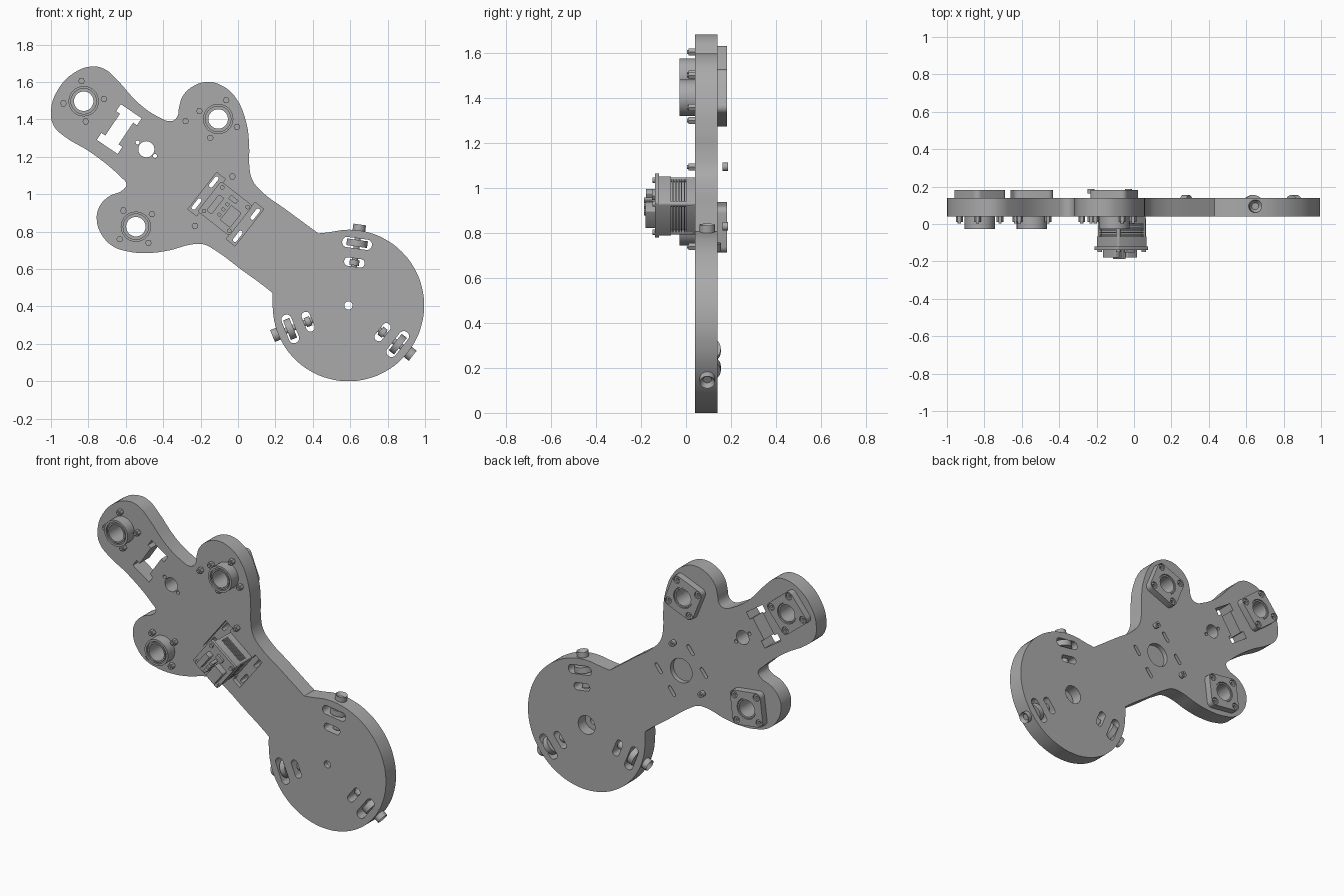
import bpy, bmesh
from math import radians, sin, cos, pi
from mathutils import Matrix, Vector

cube = bpy.data.objects.get("Cube")
if cube:
    bpy.data.objects.remove(cube, do_unlink=True)

grey = bpy.data.materials.new("mid_grey")
grey.use_nodes = True
grey.diffuse_color = (0.4, 0.4, 0.4, 1)
grey.node_tree.nodes["Principled BSDF"].inputs["Base Color"].default_value = (0.4, 0.4, 0.4, 1)


# ---- 2D loops in the x-z plane ----
def place(pts, c, deg=0):
    a = radians(deg)
    return [(c[0] + u * cos(a) - v * sin(a), c[1] + u * sin(a) + v * cos(a)) for u, v in pts]


def circle(c, r, n=32):
    return [(c[0] + r * cos(2 * pi * i / n), c[1] + r * sin(2 * pi * i / n)) for i in range(n)]


def round_rect(c, w, h, r, deg=0, n=6):
    pts = []
    for q, (sx, sy) in enumerate(((1, 1), (-1, 1), (-1, -1), (1, -1))):
        for i in range(n + 1):
            a = (q + i / n) * pi / 2
            pts.append((sx * (w / 2 - r) + r * cos(a), sy * (h / 2 - r) + r * sin(a)))
    return place(pts, c, deg)


def i_shape(c, length, bar, thick, web, deg):
    l, b, w = length / 2, bar / 2, web / 2
    q = [(l, b), (l - thick, b), (l - thick, w)]
    top = q + [(-u, v) for u, v in reversed(q)]
    return place(top + [(-u, -v) for u, v in top], c, deg)


def finish(ob):
    if not ob.data.materials:
        ob.data.materials.append(grey)
    bpy.ops.object.select_all(action="DESELECT")
    ob.select_set(True)
    bpy.context.view_layer.objects.active = ob
    bpy.ops.object.shade_smooth_by_angle(angle=radians(32))


# ---- flat part: loops (outer, holes...) extruded from y0 to y1 ----
def slab(name, loops, y0, y1, corners=None):
    cu = bpy.data.curves.new(name, "CURVE")
    cu.dimensions, cu.fill_mode, cu.extrude = "2D", "BOTH", (y1 - y0) / 2
    cu.resolution_u = 4
    for k, pts in enumerate(loops):
        curved = corners is not None and k == 0
        sp = cu.splines.new("BEZIER" if curved else "POLY")
        if curved:
            sp.bezier_points.add(len(pts) - 1)
            for bp, p in zip(sp.bezier_points, pts):
                bp.co = (*p, 0)
                bp.handle_left_type = bp.handle_right_type = "VECTOR" if p in corners else "AUTO"
        else:
            sp.points.add(len(pts) - 1)
            for pt, p in zip(sp.points, pts):
                pt.co = (*p, 0, 1)
        sp.use_cyclic_u = True
    ob = bpy.data.objects.new(name, cu)
    bpy.context.collection.objects.link(ob)
    ob.rotation_euler.x = pi / 2
    ob.location.y = (y0 + y1) / 2
    bpy.ops.object.select_all(action="DESELECT")
    ob.select_set(True)
    bpy.context.view_layer.objects.active = ob
    bpy.ops.object.convert(target="MESH")
    ob = bpy.context.object
    ob.name = name
    bm = bmesh.new()
    bm.from_mesh(ob.data)
    bmesh.ops.remove_doubles(bm, verts=bm.verts, dist=0.0001)
    bmesh.ops.recalc_face_normals(bm, faces=bm.faces)
    bm.to_mesh(ob.data)
    bm.free()
    finish(ob)
    return ob


# ---- round part between two distances along a radial line of the disc ----
def rod(name, deg, r, d0, d1, y, socket=False):
    bm = bmesh.new()
    bmesh.ops.create_cone(bm, cap_ends=True, segments=28, radius1=r, radius2=r, depth=d1 - d0)
    if socket:
        bm.faces.ensure_lookup_table()
        cap = max(bm.faces, key=lambda f: f.calc_center_median().z)
        bmesh.ops.inset_region(bm, faces=[cap], thickness=r * 0.45)
        bmesh.ops.translate(bm, verts=cap.verts, vec=(0, 0, -0.02))
    me = bpy.data.meshes.new(name)
    bm.to_mesh(me)
    bm.free()
    ob = bpy.data.objects.new(name, me)
    bpy.context.collection.objects.link(ob)
    a, d = radians(deg), (d0 + d1) / 2
    ob.rotation_euler.y = pi / 2 - a
    ob.location = (HUB[0] + d * cos(a), y, HUB[1] + d * sin(a))
    finish(ob)


def on_disc(deg, d):
    return (HUB[0] + d * cos(radians(deg)), HUB[1] + d * sin(radians(deg)))


HUB, R = (0.59, 0.405), 0.405
SPOKES = (82, 202, 322)
BEARINGS = (((-0.825, 1.497), 6), ((-0.106, 1.402), 67), ((-0.546, 0.826), 38))
SERVO, TILT = (-0.065, 0.92), -38
FRONT, BACK = 0.04, 0.14

# ---- main plate outline: lobed arm, then the round end ----
neck_top, neck_low = (0.43, 0.79), (0.185, 0.47)
arm = [neck_top, (0.26, 0.915), (0.12, 1.02), (0.075, 1.08), (0.06, 1.16), (0.06, 1.25), (0.045, 1.38),
       (-0.015, 1.52), (-0.085, 1.58), (-0.155, 1.6), (-0.235, 1.58), (-0.295, 1.525), (-0.315, 1.465),
       (-0.327, 1.41), (-0.36, 1.39), (-0.42, 1.41), (-0.53, 1.485), (-0.65, 1.615), (-0.71, 1.667),
       (-0.775, 1.683), (-0.875, 1.65), (-0.965, 1.555), (-1.0, 1.445), (-0.985, 1.365), (-0.93, 1.31),
       (-0.79, 1.225), (-0.625, 1.09), (-0.597, 1.055), (-0.612, 1.025), (-0.695, 0.985), (-0.745, 0.925),
       (-0.755, 0.86), (-0.73, 0.785), (-0.67, 0.722), (-0.595, 0.695), (-0.49, 0.685), (-0.365, 0.7),
       (-0.255, 0.73), (-0.185, 0.732), (-0.13, 0.705), (0.02, 0.595), (0.16, 0.492), neck_low]
outline = arm + [on_disc(a, R) for a in range(180, 470, 15)]

holes = [circle(HUB, 0.022)]
for a in SPOKES:
    holes.append(round_rect(on_disc(a, 0.335), 0.055, 0.16, 0.026, a))
    holes.append(round_rect(on_disc(a, 0.232), 0.045, 0.11, 0.021, a))
for c, a in BEARINGS:
    holes.append(circle(c, 0.078))
holes.append(i_shape((-0.635, 1.348), 0.23, 0.135, 0.045, 0.085, 56))
holes.append(circle((-0.49, 1.24), 0.043))
for s in (-1, 1):
    holes.append(circle(place([(s * 0.059, 0)], (-0.49, 1.24), TILT)[0], 0.011, 16))
for u in (-1, 1):
    for v in (-1, 1):
        holes.append(round_rect(place([(u * 0.14, v * 0.075)], SERVO, TILT)[0], 0.022, 0.07, 0.01, TILT))
plate = slab("main_plate", [outline] + holes, FRONT, BACK, corners=(neck_top, neck_low))

# ---- recesses in the plate ----
cutters = [
    slab("hub_cutter", [circle(HUB, 0.058)], 0.07, 0.2),
    slab("drive_cutter", [circle(SERVO, 0.075)], 0.11, 0.2),
    slab("pocket_cutter", [i_shape(SERVO, 0.32, 0.25, 0.06, 0.19, TILT)], 0, 0.065)]
for cut in cutters:
    cut.hide_render = True
    mod = plate.modifiers.new(cut.name, "BOOLEAN")
    mod.operation, mod.solver, mod.object = "DIFFERENCE", "EXACT", cut
    bpy.context.view_layer.objects.active = plate
    bpy.ops.object.modifier_apply(modifier=mod.name)
    bpy.data.objects.remove(cut, do_unlink=True)
finish(plate)

# ---- rollers, axle bolts and nuts in the round end ----
for a in SPOKES:
    rod("roller", a, 0.056, 0.318, 0.354, 0.099)
    rod("axle_bolt_shaft", a, 0.016, 0.205, 0.41, 0.095)
    rod("axle_bolt_head", a, 0.034, 0.398, 0.437, 0.095, socket=True)
    rod("axle_nut", a, 0.026, 0.217, 0.247, 0.095)


def nut(c):
    slab("nut", [circle(c, 0.018, 6), circle(c, 0.009, 12)], 0.012, FRONT)
    slab("screw_end", [circle(c, 0.009, 12)], 0.004, FRONT)


def screw_head(c, y0, y1):
    slab("screw_head", [circle(c, 0.019, 20), circle(c, 0.009, 6)], y0, y1)
    slab("screw_socket_floor", [circle(c, 0.011, 12)], y0, y0 + 0.008)


# ---- flanged bearings with four screws each ----
for c, a in BEARINGS:
    corners = [place([(0.109, 0)], c, a + 90 * k)[0] for k in range(4)]
    slab("bearing_flange", [round_rect(c, 0.21, 0.21, 0.03, a - 45), circle(c, 0.064)]
         + [circle(p, 0.021, 20) for p in corners], BACK, 0.183)
    slab("bearing_housing", [circle(c, 0.081), circle(c, 0.068)], -0.028, 0.175)
    slab("bearing_race", [circle(c, 0.069), circle(c, 0.06)], -0.018, 0.165)
    slab("bearing_sleeve", [circle(c, 0.061), circle(c, 0.052)], -0.026, 0.178)
    for p in corners:
        nut(p)
        screw_head(p, 0.15, 0.176)

# ---- loose fixing screws ----
nut((-0.28, 1.39))
for c in ((-0.03, 1.095), (-0.23, 0.83)):
    nut(c)
    screw_head(c, 0.163, 0.188)


# ---- motor with fins, circuit board and connectors ----
def block(name, u, v, w, h, y0, y1, r=0.006):
    slab(name, [round_rect(place([(u, v)], SERVO, TILT)[0], w, h, r, TILT, 3)], y0, y1)


block("motor_base", 0, 0, 0.19, 0.18, 0.0, 0.07)
block("motor_core", 0, 0, 0.165, 0.155, -0.08, 0.01)
for i in range(5):
    block("cooling_fin", 0, 0, 0.19, 0.18, -0.062 + i * 0.013, -0.056 + i * 0.013)
block("motor_cap", 0, 0, 0.2, 0.19, -0.12, -0.066, 0.012)
block("circuit_board", -0.005, 0, 0.215, 0.205, -0.138, -0.12, 0.012)
for u in (-1, 1):
    for v in (-1, 1):
        c = place([(u * 0.086, v * 0.08)], SERVO, TILT)[0]
        slab("board_screw", [circle(c, 0.012, 16)], -0.15, -0.13)
        slab("corner_post", [circle(c, 0.011, 12)], -0.125, 0.03)
block("rear_connector", -0.06, -0.015, 0.035, 0.11, -0.178, -0.13)
block("main_connector", 0.045, -0.015, 0.07, 0.1, -0.18, -0.13)
for s in (-1, 0, 1):
    block("connector_pin", -0.01, s * 0.035 - 0.01, 0.02, 0.018, -0.188, -0.13, 0.002)
block("chip", 0.0, 0.065, 0.05, 0.025, -0.152, -0.13, 0.002)
